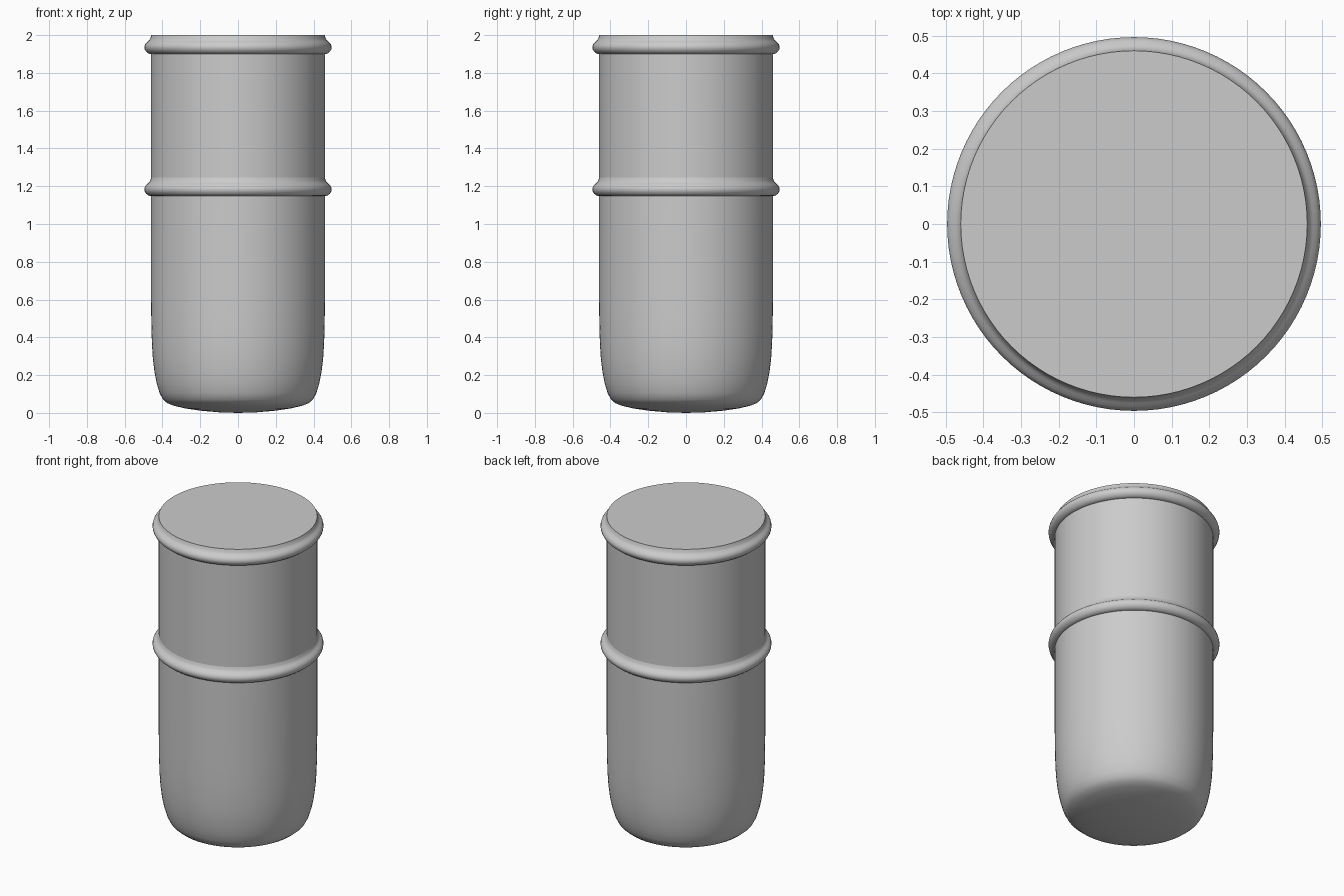
import bpy, bmesh, math

if "Cube" in bpy.data.objects:
    bpy.data.objects.remove(bpy.data.objects["Cube"])

SEGMENTS = 96


def lathe(name, profile, closed=False):
    """Revolve an (r, z) profile around the z axis."""
    bm = bmesh.new()
    rings = []
    for r, z in profile:
        if r == 0:
            rings.append([bm.verts.new((0, 0, z))] * SEGMENTS)
        else:
            rings.append([bm.verts.new((r * math.cos(a), r * math.sin(a), z))
                          for a in (2 * math.pi * i / SEGMENTS for i in range(SEGMENTS))])
    pairs = list(zip(rings, rings[1:]))
    if closed:
        pairs.append((rings[-1], rings[0]))
    for lo, hi in pairs:
        for i in range(SEGMENTS):
            j = (i + 1) % SEGMENTS
            corners = list(dict.fromkeys((lo[i], lo[j], hi[j], hi[i])))
            bm.faces.new(corners)
    bmesh.ops.recalc_face_normals(bm, faces=bm.faces)
    mesh = bpy.data.meshes.new(name)
    bm.to_mesh(mesh)
    bm.free()
    obj = bpy.data.objects.new(name, mesh)
    bpy.context.collection.objects.link(obj)
    bpy.ops.object.select_all(action='DESELECT')
    bpy.context.view_layer.objects.active = obj
    obj.select_set(True)
    bpy.ops.object.shade_smooth_by_angle(angle=math.radians(40))
    return obj


# Body: shallow domed base, soft lower corner, straight wall, flat lid
lathe("canister_body", [
    (0, 0.0), (0.1, 0.003), (0.2, 0.012), (0.28, 0.024), (0.34, 0.038),
    (0.375, 0.052), (0.398, 0.072), (0.415, 0.105), (0.43, 0.155),
    (0.442, 0.215), (0.451, 0.29), (0.456, 0.37), (0.459, 0.48),
    (0.46, 0.6), (0.46, 1.2), (0.46, 2.0), (0, 2.0)])

# Raised bands: rounded bead with a tighter lower edge and flared upper edge
bead = [(0.45, -0.035), (0.464, -0.035), (0.476, -0.031), (0.487, -0.022),
        (0.494, -0.01), (0.496, 0.002), (0.493, 0.014), (0.486, 0.024),
        (0.476, 0.032), (0.469, 0.039), (0.465, 0.046), (0.46, 0.062), (0.45, 0.062)]
for name, z in (("middle_band", 1.183), ("top_band", 1.935)):
    lathe(name, [(r, z + dz) for r, dz in bead], closed=True)
